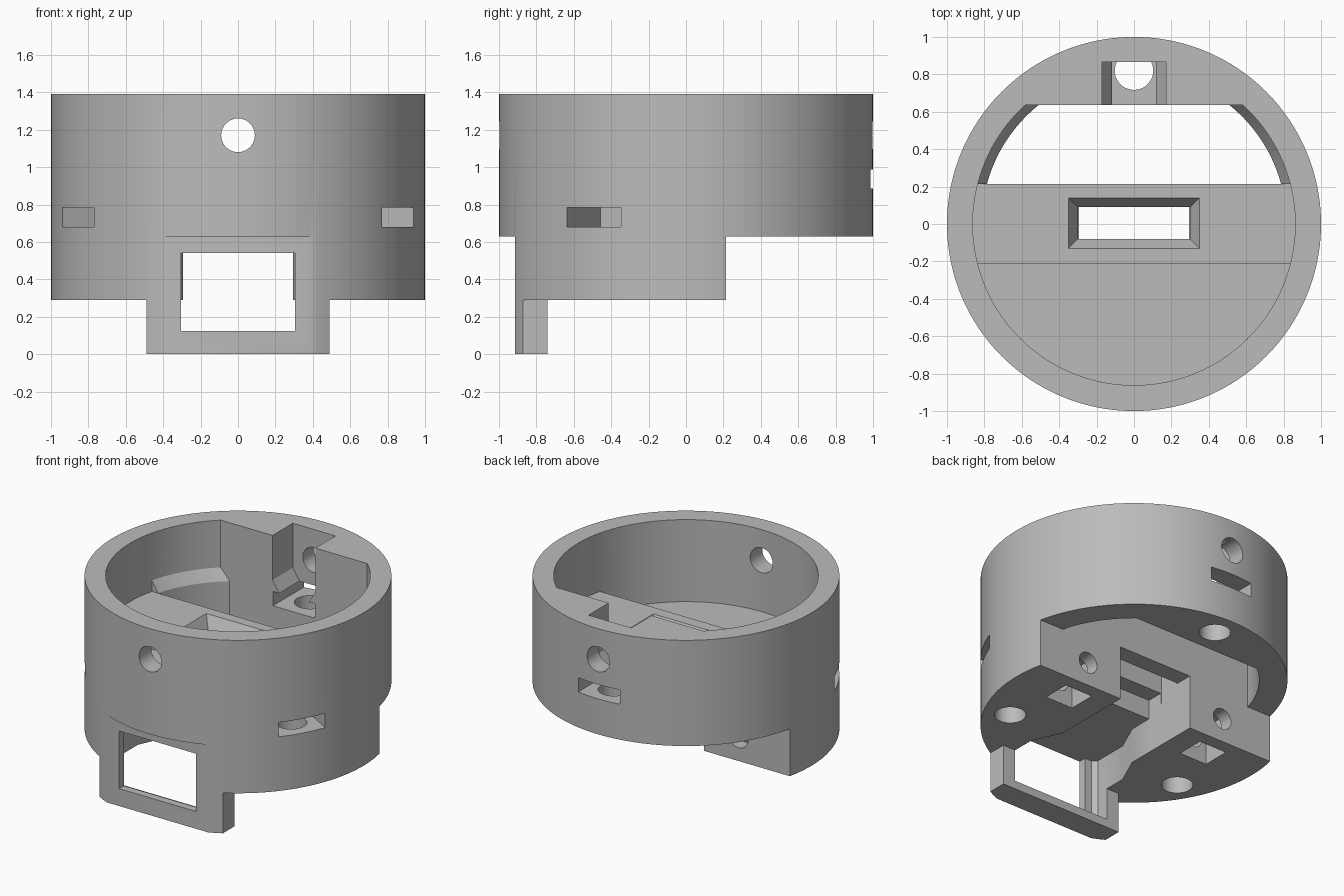
import bpy, bmesh, math
from mathutils import Matrix, Vector

if "Cube" in bpy.data.objects:
    bpy.data.objects.remove(bpy.data.objects["Cube"])

grey = bpy.data.materials.new("plain grey")
grey.diffuse_color = (0.5, 0.5, 0.5, 1)
grey.use_nodes = True
grey.node_tree.nodes["Principled BSDF"].inputs["Base Color"].default_value = grey.diffuse_color


def make(name, bm):
    bmesh.ops.remove_doubles(bm, verts=bm.verts, dist=1e-5)
    bmesh.ops.recalc_face_normals(bm, faces=bm.faces)
    me = bpy.data.meshes.new(name)
    bm.to_mesh(me)
    bm.free()
    ob = bpy.data.objects.new(name, me)
    bpy.context.collection.objects.link(ob)
    return ob


def loft(name, rings):
    """Closed solid through matching rings of points."""
    bm = bmesh.new()
    rows = [[bm.verts.new(p) for p in ring] for ring in rings]
    n = len(rows[0])
    for a, b in zip(rows, rows[1:]):
        for i in range(n):
            j = (i + 1) % n
            bm.faces.new((a[i], a[j], b[j], b[i]))
    bm.faces.new(rows[0][::-1])
    bm.faces.new(rows[-1])
    return make(name, bm)


def rect(x0, x1, y0, y1, z):
    return [(x0, y0, z), (x1, y0, z), (x1, y1, z), (x0, y1, z)]


def box(name, x0, x1, y0, y1, z0, z1):
    return loft(name, [rect(x0, x1, y0, y1, z0), rect(x0, x1, y0, y1, z1)])


def disc(r, z, n, cx=0, cy=0):
    return [(cx + r * math.cos(2 * math.pi * i / n),
             cy + r * math.sin(2 * math.pi * i / n), z) for i in range(n)]


def rod(name, r, cx, cy, z0, z1, n=40):
    return loft(name, [disc(r, z0, n, cx, cy), disc(r, z1, n, cx, cy)])


def rod_y(name, r, cx, cz, y0, y1, n=40):
    ring = [(x, z) for x, z, _ in disc(r, 0, n, cx, cz)]
    return loft(name, [[(x, y, z) for x, z in ring] for y in (y0, y1)])


def segment(name, y0, y1, layers, n=48):
    """Slice of a round solid between two y planes; layers are (radius, z)."""
    rings = []
    for r, z in layers:
        a0 = math.asin(max(-1, y0 / r))
        a1 = math.asin(min(1, y1 / r))
        arc = [a0 + (a1 - a0) * i / n for i in range(n + 1)]
        right = [(r * math.cos(a), r * math.sin(a), z) for a in arc]
        rings.append(right + [(-x, y, z) for x, y, z in right[::-1]])
    return loft(name, rings)


body = rod("housing", 1.0, 0, 0, 0, 1.39, 160)
cuts = [
    # outer silhouette: rear step, front flat, underside and tab sides
    box("rear_step_cut", -1.2, 1.2, 0.215, 1.2, -0.1, 0.63),
    box("front_flat_cut", -1.2, 1.2, -1.2, -0.915, -0.1, 0.63),
    box("underside_cut", -1.2, 1.2, -0.74, 1.2, -0.1, 0.29),
    box("tab_side_cut_right", 0.49, 1.2, -1.2, 1.2, -0.1, 0.29),
    box("tab_side_cut_left", -1.2, -0.49, -1.2, 1.2, -0.1, 0.29),
    # round interior at three depths, plus the open rear window with its lip
    segment("upper_cavity", -2, 0.635, [(0.862, 1.05), (0.862, 1.5)], 80),
    segment("bridge_clearance", -0.215, 0.215, [(0.862, 0.97), (0.862, 1.2)]),
    segment("front_floor_cut", -2, -0.215, [(0.862, 0.80), (0.862, 1.2)]),
    segment("rear_opening", 0.215, 0.635,
            [(0.815, 0.5), (0.815, 0.97), (0.862, 1.05), (0.862, 1.2)]),
    # bevelled rectangular opening in the bridge
    loft("bridge_slot", [rect(-0.30, 0.30, -0.08, 0.09, 0.6),
                         rect(-0.30, 0.30, -0.08, 0.09, 0.88),
                         rect(-0.35, 0.35, -0.13, 0.14, 0.97),
                         rect(-0.35, 0.35, -0.13, 0.14, 1.1)]),
    # underside channel and flared socket behind the front window
    box("channel_rear", -0.295, 0.295, -0.2, 0.3, 0.1, 0.68),
    box("channel_front", -0.295, 0.295, -0.7, 0.0, 0.2, 0.54),
    loft("socket", [[(x, y, z) for x, y in (
        (-0.295, -0.37), (-0.39, -0.58), (-0.39, -0.83), (-0.36, -0.86),
        (0.36, -0.86), (0.39, -0.83), (0.39, -0.58), (0.295, -0.37))]
        for z in (0.06, 0.54)]),
    box("front_window", -0.305, 0.305, -1.1, -0.8, 0.125, 0.54),
    # horizontal hole through front and rear walls
    rod_y("wall_hole", 0.09, 0, 1.17, -1.2, 1.2),
    # stepped notch in the rear block
    loft("rear_notch", [[(x, y, z) for x, z in (
        (-0.17, 1.5), (-0.17, 1.07), (-0.115, 0.985), (-0.115, 0.93),
        (0.115, 0.93), (0.115, 0.985), (0.17, 1.07), (0.17, 1.5))]
        for y in (0.6, 0.865)]),
]

# three radial slots, each with an upright hole from below
for name, deg, z0, low in (("right", -30, 0.68, 0.2), ("left", 210, 0.68, 0.2),
                           ("rear", 90, 0.885, 0.5)):
    slot = box("radial_slot_" + name, 0.625, 1.2, -0.167, 0.167, z0, z0 + 0.103)
    slot.data.transform(Matrix.Rotation(math.radians(deg), 4, "Z"))
    a = math.radians(deg)
    hole = rod("upright_hole_" + name, 0.103, 0.82 * math.cos(a),
               0.82 * math.sin(a), low, z0 + 0.05)
    cuts += [slot, hole]

# square pockets in the underside crossed by horizontal holes
for name, s in (("right", 1), ("left", -1)):
    x = 0.57 * s
    cuts.append(box("square_pocket_" + name, x - 0.11, x + 0.11,
                    -0.08, 0.12, 0.2, 0.57))
    cuts.append(rod_y("rear_face_hole_" + name, 0.075, x, 0.46, -0.25, 0.3))

for c in cuts:
    m = body.modifiers.new(c.name, "BOOLEAN")
    m.operation = "DIFFERENCE"
    m.solver = "EXACT"
    m.object = c
    c.hide_render = True

# apply the cuts and drop the helpers
dg = bpy.context.evaluated_depsgraph_get()
mesh = bpy.data.meshes.new_from_object(body.evaluated_get(dg))
body.modifiers.clear()
body.data = mesh
for c in cuts:
    bpy.data.objects.remove(c, do_unlink=True)

mesh.materials.clear()
mesh.materials.append(grey)
bpy.context.view_layer.objects.active = body
body.select_set(True)
bpy.ops.object.shade_smooth_by_angle(angle=math.radians(25))
